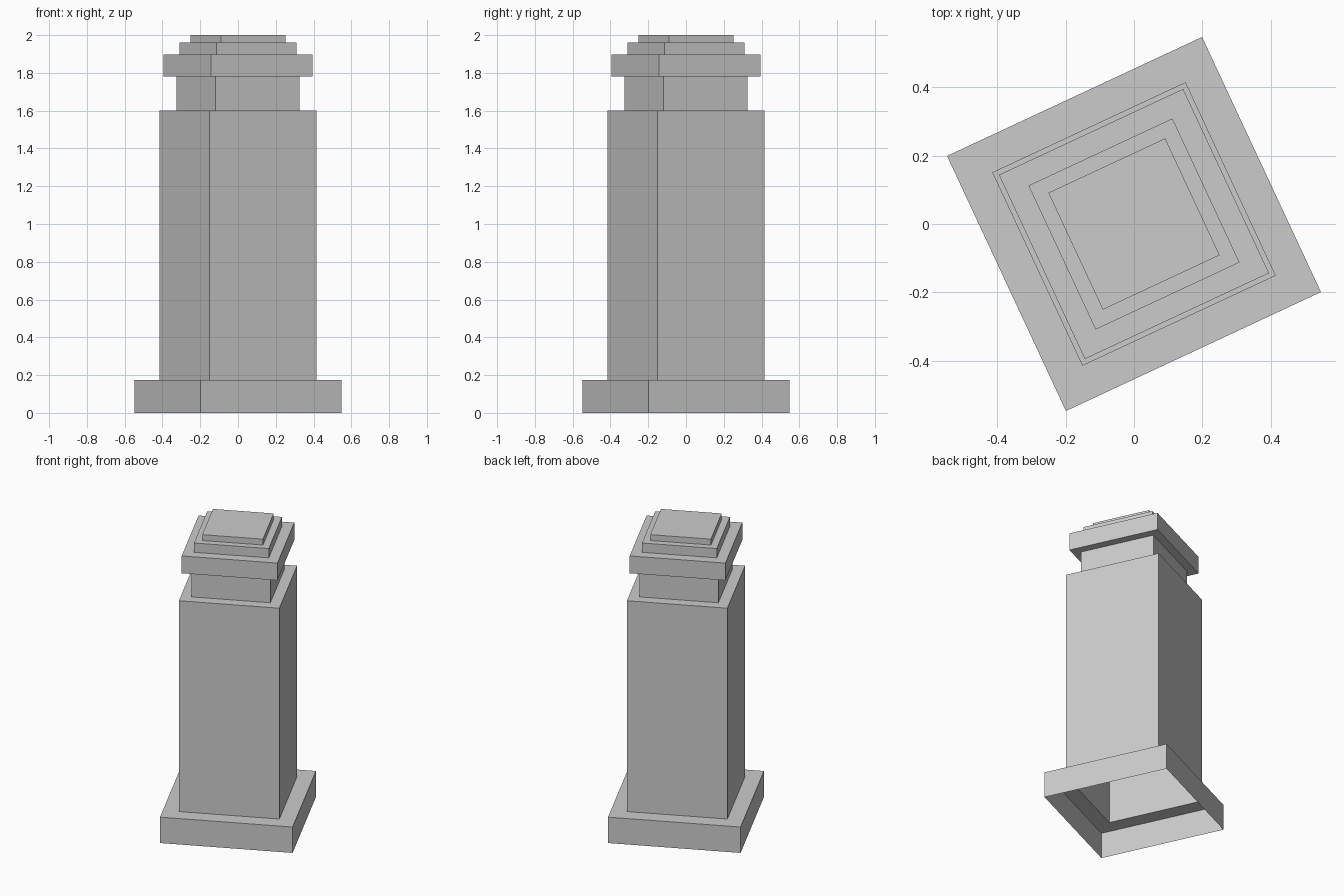
import bpy
import bmesh
import math

cube = bpy.data.objects.get("Cube")
if cube:
    bpy.data.objects.remove(cube, do_unlink=True)

TURN = math.radians(70)  # direction of the first corner

stone = bpy.data.materials.new("grey_stone")
stone.use_nodes = True
grey = (0.6, 0.6, 0.6, 1)
stone.diffuse_color = grey
stone.node_tree.nodes["Principled BSDF"].inputs["Base Color"].default_value = grey


def ring(bm, radius, z):
    """Four corners of a turned square, counter-clockwise."""
    return [bm.verts.new((radius * math.cos(TURN + i * math.pi / 2),
                          radius * math.sin(TURN + i * math.pi / 2), z))
            for i in range(4)]


def tier(name, radius, bottom, top, next_radius=None):
    """Square hollow block, with a ledge to the next tier or a closed top."""
    bm = bmesh.new()
    rings = [ring(bm, radius, bottom), ring(bm, radius, top)]
    if next_radius:
        rings.append(ring(bm, next_radius, top))
    for low, high in zip(rings, rings[1:]):
        for i in range(4):
            j = (i + 1) % 4
            bm.faces.new((low[i], low[j], high[j], high[i]))
    if not next_radius:
        bm.faces.new(rings[-1])
    mesh = bpy.data.meshes.new(name)
    bm.to_mesh(mesh)
    bm.free()
    mesh.materials.append(stone)
    bpy.context.collection.objects.link(bpy.data.objects.new(name, mesh))


# Name, corner radius and top height of each tier, from the ground up
tiers = [
    ("base_plinth", 0.583, 0.175),
    ("main_shaft", 0.442, 1.60),
    ("neck", 0.346, 1.78),
    ("cap_slab", 0.421, 1.897),
    ("cap_step", 0.329, 1.96),
    ("cap_top", 0.267, 2.0),
]

# Stack the tiers, the plinth staying open underneath
height = 0
for index, (name, radius, top) in enumerate(tiers):
    above = tiers[index + 1][1] if index + 1 < len(tiers) else None
    tier(name, radius, height, top, above)
    height = top
